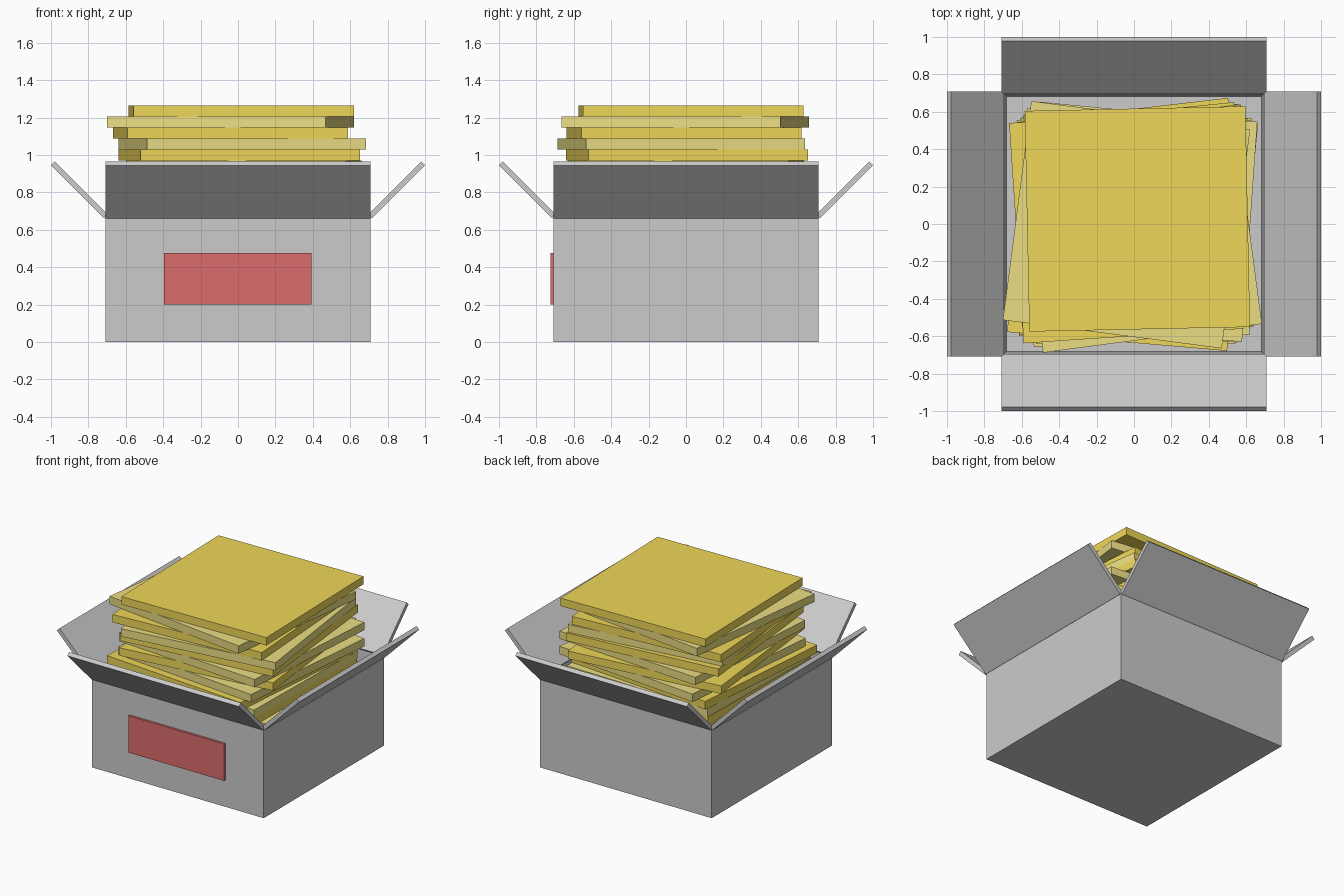
import bpy, bmesh, math, random
from mathutils import Matrix, Vector

if "Cube" in bpy.data.objects:
    bpy.data.objects.remove(bpy.data.objects["Cube"])

random.seed(4)


def material(name, rgb):
    m = bpy.data.materials.new(name)
    m.diffuse_color = (*rgb, 1)
    m.use_nodes = True
    m.node_tree.nodes["Principled BSDF"].inputs["Base Color"].default_value = m.diffuse_color
    return m


def finish(name, bm, mat=None):
    bmesh.ops.recalc_face_normals(bm, faces=bm.faces)
    me = bpy.data.meshes.new(name)
    bm.to_mesh(me)
    bm.free()
    ob = bpy.data.objects.new(name, me)
    bpy.context.collection.objects.link(ob)
    if mat:
        me.materials.append(mat)
    return ob


def block(name, center, size, angle=0, mat=None):
    bm = bmesh.new()
    bmesh.ops.create_cube(bm, size=1, matrix=Matrix.Diagonal((*size, 1)))
    ob = finish(name, bm, mat)
    ob.location = center
    ob.rotation_euler.z = math.radians(angle)
    return ob


deep = material("deep_yellow", (0.86, 0.68, 0.10))
pale = material("pale_yellow", (0.84, 0.73, 0.23))
red = material("label_red", (0.72, 0.15, 0.15))

# Open carton: inset the top face and push it down to the floor
HALF, H, WALL = 0.708, 0.667, 0.036
bm = bmesh.new()
bmesh.ops.create_cube(bm, size=1, matrix=Matrix.Translation((0, 0, H / 2))
                      @ Matrix.Diagonal((2 * HALF, 2 * HALF, H, 1)))
top = max(bm.faces, key=lambda f: f.calc_center_median().z)
bmesh.ops.inset_region(bm, faces=[top], thickness=WALL)
for v in top.verts:
    v.co.z = 0.03
finish("carton", bm)

# Four flaps folded out at 45 degrees
profile = [(0.716, 0.660), (1.0, 0.944), (0.979, 0.965), (0.695, 0.681)]
for i, side in enumerate(("right", "back", "left", "front")):
    bm = bmesh.new()
    face = bm.faces.new([bm.verts.new((x, -HALF, z)) for x, z in profile])
    ext = bmesh.ops.extrude_face_region(bm, geom=[face])["geom"]
    bmesh.ops.translate(bm, vec=(0, 2 * HALF, 0),
                        verts=[v for v in ext if isinstance(v, bmesh.types.BMVert)])
    finish(side + "_flap", bm).rotation_euler.z = i * math.pi / 2

# Front label
block("front_label", (-0.002, -0.716, 0.338), (0.788, 0.018, 0.275), mat=red)

# Stack of square sheets, listed from the top: x, y, twist in degrees
visible = [(0.018, 0.027, 1.2), (-0.04, -0.004, -7.4), (-0.04, -0.01, 3.8),
           (0.022, -0.026, 7.5), (0.007, 0.005, 5.8), (0.03, 0.0, -4.0),
           (-0.015, 0.02, 6.6), (0.02, 0.01, -5.5), (-0.04, -0.04, -4.9)]
COUNT, TOP, PITCH = 21, 1.264, 0.0588
for i in range(COUNT):
    if i < len(visible):
        x, y, a = visible[i]
    else:
        x, y = random.uniform(-0.02, 0.02), random.uniform(-0.02, 0.02)
        a = random.uniform(-6, 6)
    block(f"sheet_{COUNT - i}", (x, y, TOP - (i + 0.5) * PITCH),
          (1.18, 1.18, PITCH), a, pale if i % 2 else deep)
